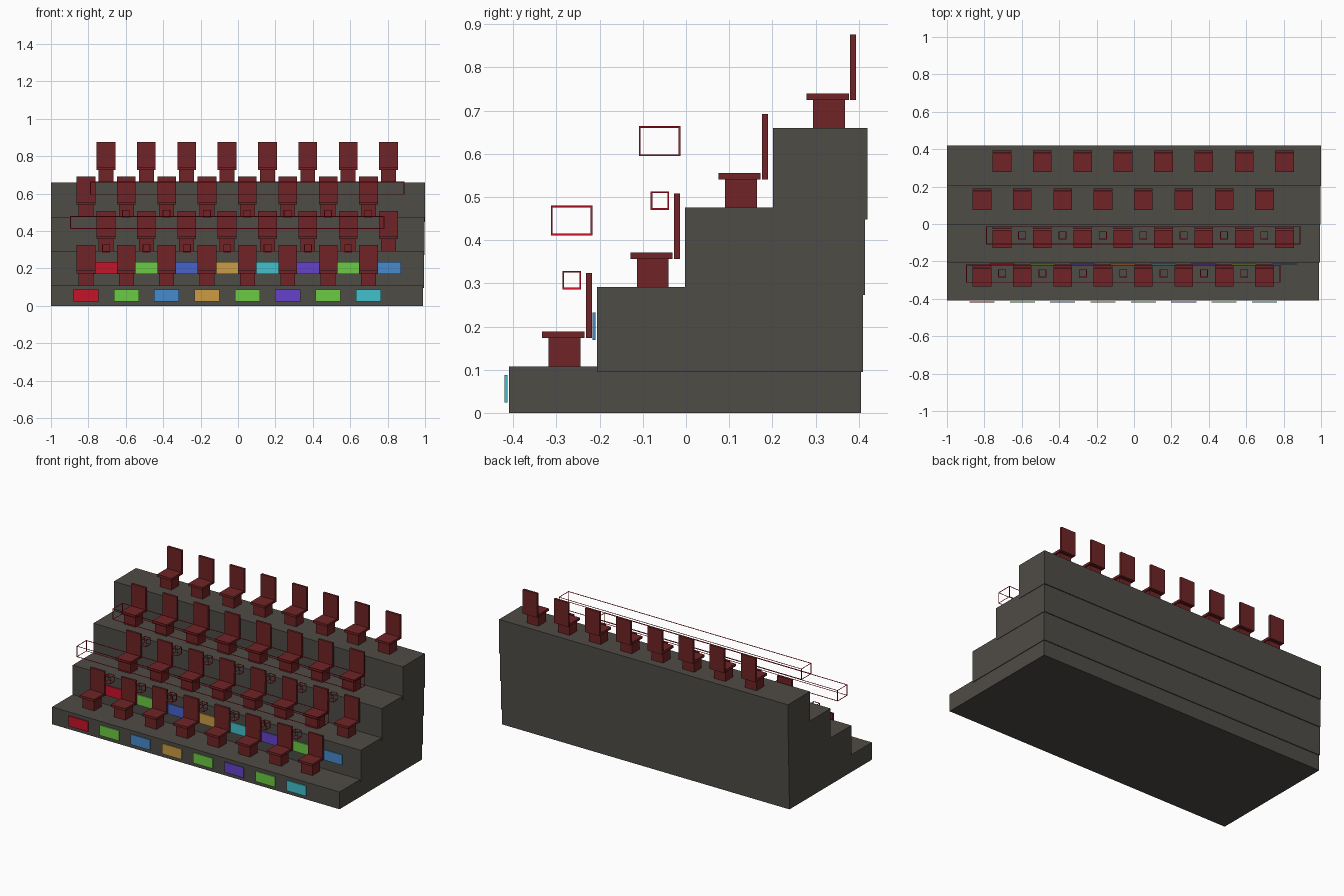
import bpy
import bmesh
from mathutils import Matrix, Vector

cube = bpy.data.objects.get("Cube")
if cube:
    bpy.data.objects.remove(cube, do_unlink=True)


def linear(c):
    c /= 255
    return c / 12.92 if c <= 0.04045 else ((c + 0.055) / 1.055) ** 2.4


def material(name, rgb):
    m = bpy.data.materials.new(name)
    col = (*[linear(c) for c in rgb], 1.0)
    m.diffuse_color = col
    m.use_nodes = True
    bsdf = next(n for n in m.node_tree.nodes if n.type == 'BSDF_PRINCIPLED')
    bsdf.inputs["Base Color"].default_value = col
    return m


MATS = {name: material(name, rgb) for name, rgb in {
    "concrete grey": (79, 76, 70),
    "seat maroon": (112, 36, 38),
    "bright red": (198, 18, 40),
    "green": (108, 203, 68),
    "sky blue": (70, 138, 203),
    "royal blue": (70, 98, 203),
    "ochre": (203, 156, 68),
    "cyan": (66, 192, 203),
    "purple": (102, 66, 203),
}.items()}


def boxes(name, mat, extents):
    """One object from boxes given as (x0, x1, y0, y1, z0, z1)."""
    bm = bmesh.new()
    for x0, x1, y0, y1, z0, z1 in extents:
        centre = Vector((x0 + x1, y0 + y1, z0 + z1)) / 2
        size = (x1 - x0, y1 - y0, z1 - z0)
        bmesh.ops.create_cube(bm, size=1, matrix=Matrix.Translation(centre) @ Matrix.Diagonal((*size, 1)))
    mesh = bpy.data.meshes.new(name)
    bm.to_mesh(mesh)
    bm.free()
    mesh.materials.append(MATS[mat])
    ob = bpy.data.objects.new(name, mesh)
    bpy.context.collection.objects.link(ob)
    return ob


def frame(name, x0, x1, y0, y1, z0, z1, t=0.005):
    """Open box frame made of thin bars."""
    h = t / 2
    ob = boxes(name, "bright red", [(x0 + h, x1 - h, y0 + h, y1 - h, z0 + h, z1 - h)])
    mod = ob.modifiers.new("bars", 'WIREFRAME')
    mod.thickness = t
    mod.offset = 0
    mod.use_even_offset = True
    mod.use_replace = True


PITCH, RISE, RUN = 0.2158, 0.184, 0.204
ROW_START = (-0.813, -0.706)      # alternate rows are staggered

# Stepped stand: each tier overhangs the one below a little at the back
TIERS = ((0.990, 0.405, 0.0), (0.994, 0.410, 0.095),
         (0.997, 0.415, 0.273), (1.0, 0.420, 0.448))
for i, (right, back, bottom) in enumerate(TIERS):
    boxes(f"tier_{i + 1}", "concrete grey",
          [(-1.0, right, -0.41 + RUN * i, back, bottom, 0.108 + RISE * i)])

# Seats: pedestal, cushion and a separate upright back
for row in range(4):
    dy, dz = RUN * row, RISE * row
    for k in range(8):
        x = ROW_START[row % 2] + PITCH * k
        tag = f"row{row + 1}_{k + 1}"
        boxes(f"seat_pedestal_{tag}", "seat maroon",
              [(x - 0.04, x + 0.04, -0.318 + dy, -0.244 + dy, 0.108 + dz, 0.174 + dz)])
        boxes(f"seat_cushion_{tag}", "seat maroon",
              [(x - 0.05, x + 0.05, -0.333 + dy, -0.235 + dy, 0.173 + dz, 0.188 + dz)])
        boxes(f"seat_back_{tag}", "seat maroon",
              [(x - 0.05, x + 0.05, -0.232 + dy, -0.218 + dy, 0.173 + dz, 0.324 + dz)])

# Coloured plates on the two lowest risers
PLATES = (("bright red", "green", "sky blue", "ochre", "green", "purple", "green", "cyan"),
          ("bright red", "green", "royal blue", "ochre", "cyan", "purple", "green", "sky blue"))
for row, colours in enumerate(PLATES):
    y = -0.42 + RUN * row
    z = 0.024 + 0.145 * row
    for k, colour in enumerate(colours):
        x = ROW_START[row] + PITCH * k
        boxes(f"riser_plate_row{row + 1}_{k + 1}", colour,
              [(x - 0.067, x + 0.067, y, y + 0.006, z, z + 0.064)])

# Open red frames: a long one above each lower row, small ones between the seats
for row in range(2):
    dy, dz = RUN * row, RISE * row
    x = ROW_START[row]
    frame(f"long_frame_row{row + 1}", x - 0.086, x + 1.597,
          -0.314 + dy, -0.216 + dy, 0.41 + dz, 0.481 + dz)
    for k in range(7):
        c = x + PITCH * (k + 0.5)
        frame(f"small_frame_row{row + 1}_{k + 1}", c - 0.022, c + 0.022,
              -0.287 + dy, -0.242 + dy, 0.285 + dz, 0.33 + dz)
